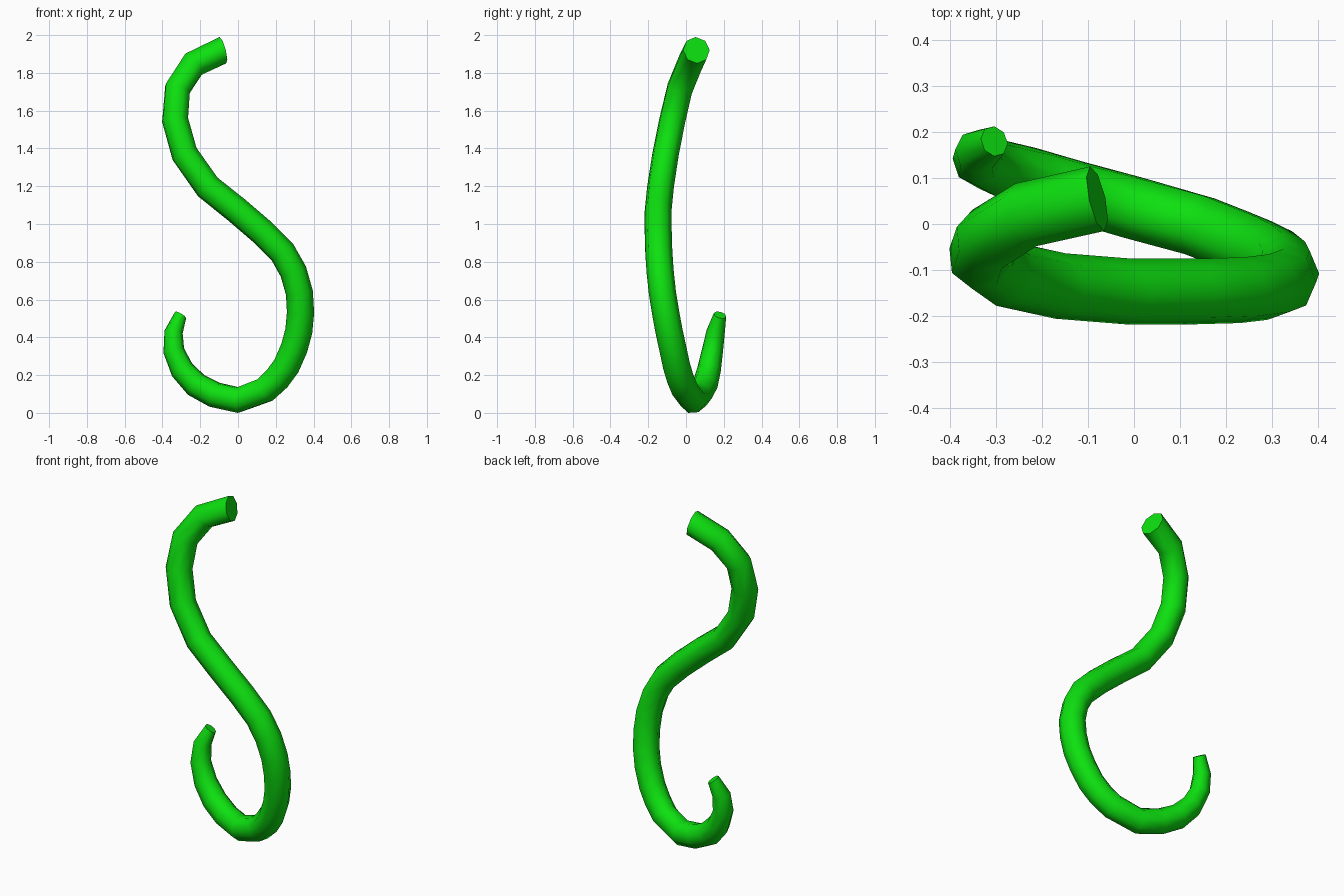
import bpy, bmesh, math
from mathutils import Vector

if "Cube" in bpy.data.objects:
    bpy.data.objects.remove(bpy.data.objects["Cube"], do_unlink=True)

SIDES = 8
R = 0.072

# Centre line of the hook: x, y, z, from the blunt top end to the tapered tip
PATH = [Vector(p) for p in (
    (-0.08, 0.055, 1.929), (-0.235, 0.02, 1.855), (-0.32, -0.033, 1.725),
    (-0.333, -0.072, 1.56), (-0.283, -0.108, 1.38), (-0.16, -0.135, 1.205),
    (-0.01, -0.147, 1.085), (0.13, -0.147, 0.965), (0.235, -0.144, 0.86),
    (0.293, -0.137, 0.757), (0.325, -0.125, 0.645), (0.331, -0.108, 0.54),
    (0.322, -0.09, 0.442), (0.297, -0.07, 0.35), (0.256, -0.05, 0.257),
    (0.207, -0.03, 0.19), (0.143, -0.005, 0.13), (0.0, 0.035, 0.077),
    (-0.125, 0.07, 0.105), (-0.222, 0.1, 0.157), (-0.296, 0.122, 0.237),
    (-0.34, 0.14, 0.338), (-0.341, 0.157, 0.437), (-0.304, 0.18, 0.527))]
TAPER = [0.07, 0.068, 0.063, 0.056, 0.049, 0.034]
RADII = [R] * (len(PATH) - len(TAPER)) + TAPER
START_NORMAL = Vector((-0.95, -0.21, -0.25))
END_NORMAL = Vector((0.5, 0.25, 0.82))


def ring_normal(i):
    if i == 0:
        return START_NORMAL.normalized()
    if i == len(PATH) - 1:
        return END_NORMAL.normalized()
    a = (PATH[i] - PATH[i - 1]).normalized()
    b = (PATH[i + 1] - PATH[i]).normalized()
    return (a + b).normalized()


# Sweep an octagon along the centre line without twisting it
bm = bmesh.new()
rings = []
up = Vector((0, 0, 1))
for i, (centre, radius) in enumerate(zip(PATH, RADII)):
    n = ring_normal(i)
    up = (up - n * up.dot(n)).normalized()
    side = n.cross(up)
    ring = []
    for k in range(SIDES):
        a = 2 * math.pi * k / SIDES
        ring.append(bm.verts.new(centre + radius * (math.cos(a) * up + math.sin(a) * side)))
    rings.append(ring)
for r0, r1 in zip(rings, rings[1:]):
    for k in range(SIDES):
        j = (k + 1) % SIDES
        bm.faces.new((r0[k], r0[j], r1[j], r1[k]))
bm.faces.new(rings[0])
bm.faces.new(rings[-1])
bmesh.ops.recalc_face_normals(bm, faces=bm.faces)

# Stand the hook on the ground
low = min(v.co.z for v in bm.verts)
bmesh.ops.translate(bm, vec=(0, 0, -low), verts=bm.verts)

mesh = bpy.data.meshes.new("hook")
bm.to_mesh(mesh)
bm.free()
hook = bpy.data.objects.new("hook", mesh)
bpy.context.collection.objects.link(hook)

# Bright green
green = bpy.data.materials.new("bright_green")
green.use_nodes = True
colour = (0.004, 0.75, 0.005, 1)
green.diffuse_color = colour
green.node_tree.nodes["Principled BSDF"].inputs["Base Color"].default_value = colour
mesh.materials.append(green)

# Smooth tube with sharp end caps
bpy.ops.object.select_all(action='DESELECT')
hook.select_set(True)
bpy.context.view_layer.objects.active = hook
bpy.ops.object.shade_smooth_by_angle(angle=math.radians(55))
